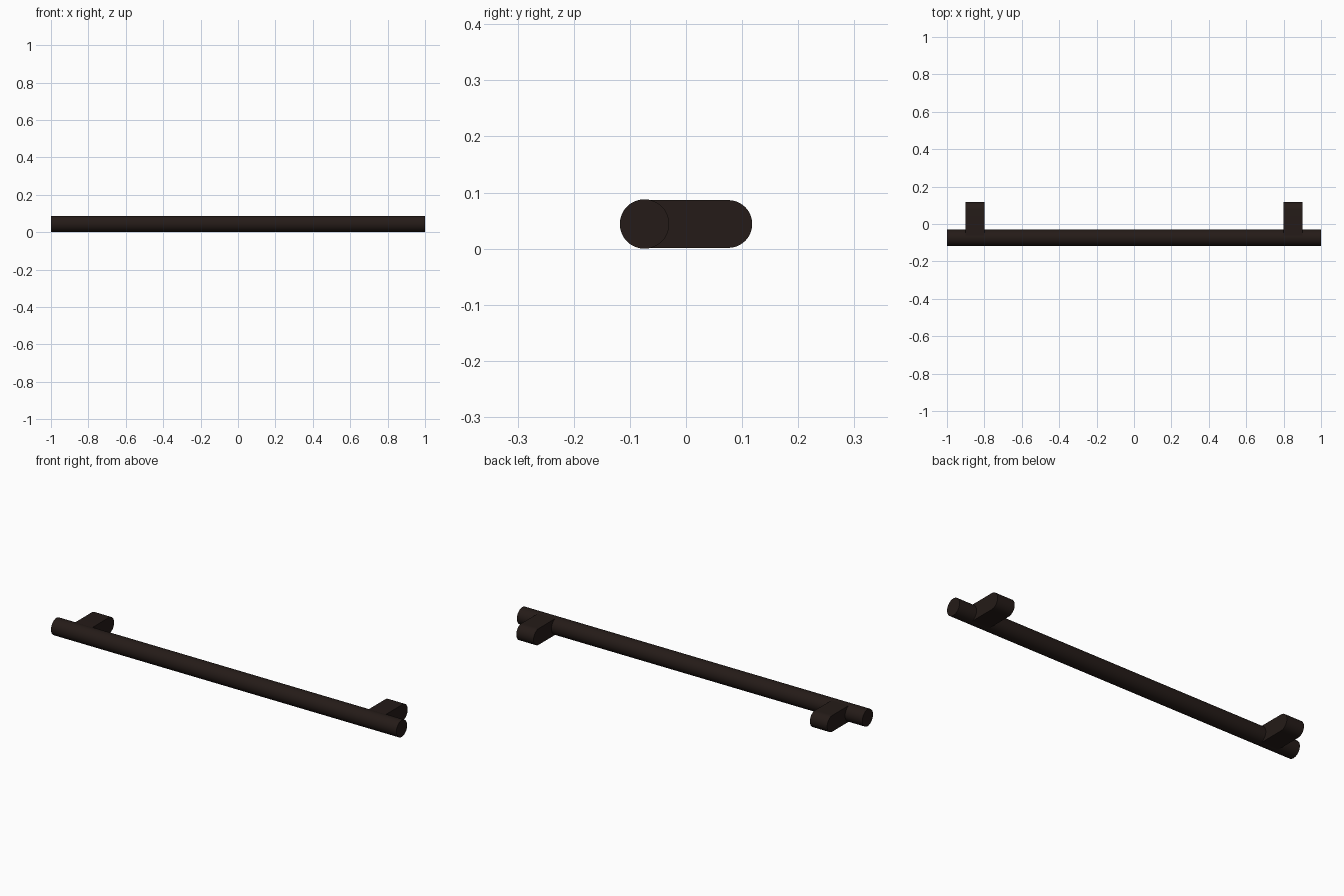
import bpy, bmesh, math

if "Cube" in bpy.data.objects:
    bpy.data.objects.remove(bpy.data.objects["Cube"])

mat = bpy.data.materials.new("dark_bronze")
mat.diffuse_color = (0.018, 0.011, 0.009, 1)
mat.use_nodes = True
mat.node_tree.nodes["Principled BSDF"].inputs["Base Color"].default_value = mat.diffuse_color

R, BAR_Y, Z = 0.044, -0.074, 0.044


def finish(obj):
    obj.data.materials.append(mat)
    bpy.ops.object.select_all(action='DESELECT')
    obj.select_set(True)
    bpy.context.view_layer.objects.active = obj
    bpy.ops.object.shade_smooth_by_angle(angle=math.radians(30))


# Long round grip bar
bpy.ops.mesh.primitive_cylinder_add(vertices=48, radius=R, depth=2,
                                    location=(0, BAR_Y, Z),
                                    rotation=(0, math.pi / 2, 0))
bar = bpy.context.object
bar.name = "grip_bar"
finish(bar)


def mount(name, x0, x1):
    """Standoff with a rounded rear end, extruded along x."""
    r, n = 0.0425, 24
    yc = 0.118 - r
    profile = [(BAR_Y, Z - r)]
    for i in range(n + 1):
        a = -math.pi / 2 + math.pi * i / n
        profile.append((yc + r * math.cos(a), Z + r * math.sin(a)))
    profile.append((BAR_Y, Z + r))
    bm = bmesh.new()
    face = bm.faces.new([bm.verts.new((x0, y, z)) for y, z in profile])
    ext = bmesh.ops.extrude_face_region(bm, geom=[face], use_keep_orig=True)
    moved = [g for g in ext["geom"] if isinstance(g, bmesh.types.BMVert)]
    bmesh.ops.translate(bm, verts=moved, vec=(x1 - x0, 0, 0))
    bmesh.ops.recalc_face_normals(bm, faces=bm.faces)
    mesh = bpy.data.meshes.new(name)
    bm.to_mesh(mesh)
    bm.free()
    obj = bpy.data.objects.new(name, mesh)
    bpy.context.collection.objects.link(obj)
    finish(obj)


# Two wall mounts
mount("left_mount", -0.9, -0.8)
mount("right_mount", 0.8, 0.9)
